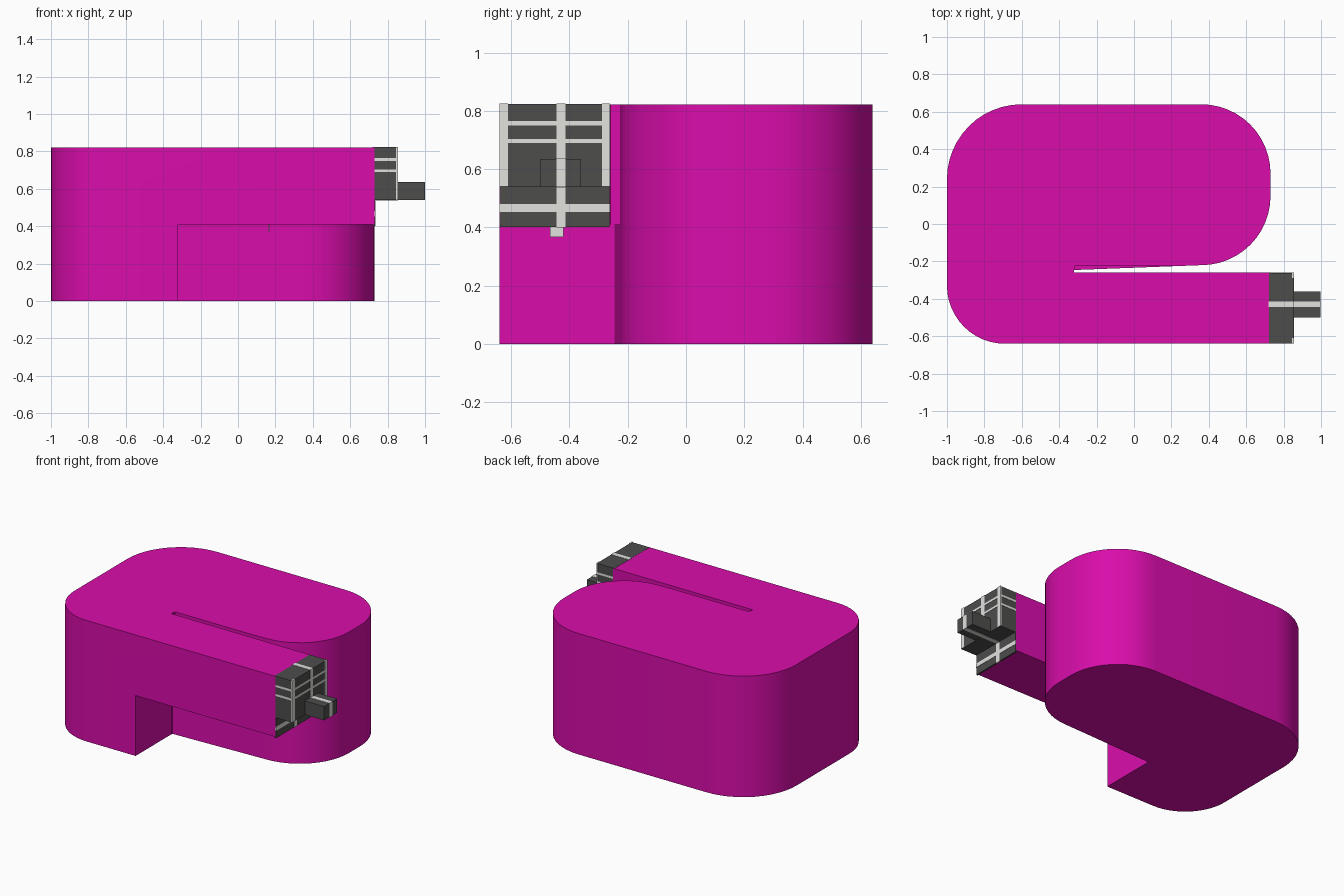
import bpy, bmesh, math

cube = bpy.data.objects.get("Cube")
if cube:
    bpy.data.objects.remove(cube, do_unlink=True)


def material(name, rgb):
    m = bpy.data.materials.new(name)
    m.use_nodes = True
    m.diffuse_color = (*rgb, 1)
    m.node_tree.nodes["Principled BSDF"].inputs["Base Color"].default_value = (*rgb, 1)
    return m


MAGENTA = material("magenta", (0.70, 0.004, 0.41))
CHARCOAL = material("charcoal", (0.075, 0.075, 0.073))
WHITE = material("off white", (0.76, 0.76, 0.74))


def prism(name, outline, z0, z1, mat):
    """Extrude a closed outline upwards."""
    bm = bmesh.new()
    face = bm.faces.new([bm.verts.new((x, y, z0)) for x, y in outline])
    top = bmesh.ops.extrude_face_region(bm, geom=[face])["geom"]
    for v in top:
        if isinstance(v, bmesh.types.BMVert):
            v.co.z = z1
    bmesh.ops.recalc_face_normals(bm, faces=bm.faces)
    mesh = bpy.data.meshes.new(name)
    bm.to_mesh(mesh)
    bm.free()
    mesh.materials.append(mat)
    ob = bpy.data.objects.new(name, mesh)
    bpy.context.collection.objects.link(ob)
    return ob


def box(name, x, y, z, mat):
    corners = [(x[0], y[0]), (x[1], y[0]), (x[1], y[1]), (x[0], y[1])]
    return prism(name, corners, z[0], z[1], mat)


def corner(cx, cy, rx, ry, start, steps=12):
    """Quarter ellipse, counter-clockwise from the start angle."""
    angles = [math.radians(start + 90 * i / steps) for i in range(steps + 1)]
    return [(cx + rx * math.cos(a), cy + ry * math.sin(a)) for a in angles]


def cut(target, cutter):
    cutter.hide_render = True
    mod = target.modifiers.new("cut", 'BOOLEAN')
    mod.operation = 'DIFFERENCE'
    mod.solver = 'EXACT'
    mod.object = cutter
    bpy.ops.object.select_all(action='DESELECT')
    bpy.context.view_layer.objects.active = target
    target.select_set(True)
    bpy.ops.object.modifier_apply(modifier=mod.name)
    bpy.data.objects.remove(cutter, do_unlink=True)


# Folded body: big rounded block with a front arm split off by a thin slot
TOP, FLOOR = 0.822, 0.41
outline = [(0.73, -0.64), (0.73, -0.26), (-0.32, -0.258), (-0.32, -0.246)]
outline += corner(0.36, 0.15, 0.37, 0.37, -90)
outline += corner(0.36, 0.27, 0.37, 0.37, 0)
outline += corner(-0.60, 0.24, 0.40, 0.40, 90)
outline += corner(-0.69, -0.33, 0.31, 0.31, 180)
body = prism("body", outline, 0, TOP, MAGENTA)

# The upper half of the slot is wider, and the space below the arm is open
cut(body, box("slot_cutter", (-0.318, 0.36), (-0.253, -0.224), (FLOOR, 1), MAGENTA))
cut(body, box("notch_cutter", (-0.322, 0.9), (-0.8, -0.254), (-0.1, FLOOR), MAGENTA))
bpy.ops.object.shade_smooth_by_angle(angle=math.radians(30))

# Plug on the end of the arm
SIDE = (-0.638, -0.262)
MID = (-0.445, -0.414)
box("plug_block", (0.722, 0.853), SIDE, (0.54, 0.823), CHARCOAL)
box("plug_backplate", (0.722, 0.733), SIDE, (0.402, 0.54), CHARCOAL)
box("plug_knob", (0.85, 0.998), (-0.50, -0.36), (0.541, 0.635), CHARCOAL)

# Stripes, each a thin sleeve just proud of the part it wraps
E = 0.002
WIDE = (SIDE[0] - E, SIDE[1] + E)
box("block_centre_stripe", (0.72, 0.853 + E), MID, (0.54 - E, 0.823 + E), WHITE)
box("knob_centre_stripe", (0.85, 1.0), MID, (0.541 - E, 0.635 + E), WHITE)
box("backplate_centre_stripe", (0.725, 0.733 + E), MID, (0.402 - E, 0.54), WHITE)
box("backplate_cross_stripe", (0.725, 0.733 + E), WIDE, (0.453, 0.481), WHITE)
for name, z in (("upper", (0.750, 0.765)), ("lower", (0.689, 0.704))):
    box(name + "_cross_stripe", (0.731, 0.853 + E), WIDE, z, WHITE)
for name, y in (("right", (WIDE[0], -0.61)), ("left", (-0.288, WIDE[1]))):
    box(name + "_edge_stripe", (0.846, 0.853 + E), y, (0.541, 0.823 + E), WHITE)

# Small tab hanging below the arm
box("arm_tab", (0.162, 0.168), (-0.466, -0.42), (0.368, 0.415), WHITE)
